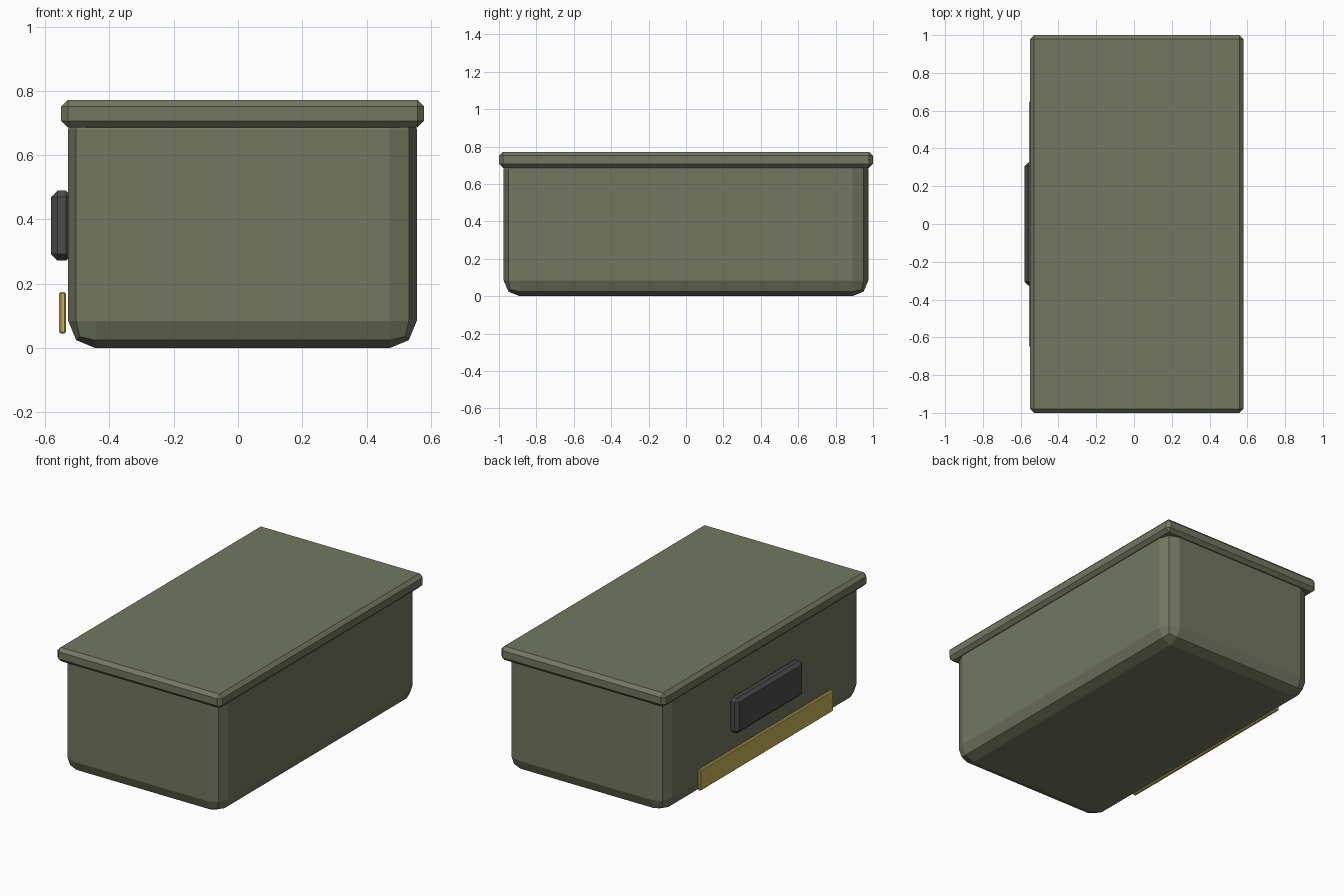
import bpy
import bmesh

if "Cube" in bpy.data.objects:
    bpy.data.objects.remove(bpy.data.objects["Cube"])


def material(name, rgb):
    m = bpy.data.materials.new(name)
    m.diffuse_color = (*rgb, 1)
    m.use_nodes = True
    m.node_tree.nodes["Principled BSDF"].inputs["Base Color"].default_value = m.diffuse_color
    return m


olive = material("olive", (0.17, 0.185, 0.118))
charcoal = material("charcoal", (0.07, 0.07, 0.072))
brass = material("brass yellow", (0.58, 0.45, 0.10))


def rounded_box(name, lo, hi, bevel, segments, mat):
    """Box between two corners with every edge bevelled, flat shaded."""
    bm = bmesh.new()
    bmesh.ops.create_cube(bm, size=1)
    for v in bm.verts:
        v.co = [(a + b) / 2 + c * (b - a) for a, b, c in zip(lo, hi, v.co)]
    bmesh.ops.bevel(bm, geom=bm.edges[:], offset=bevel, segments=segments,
                    profile=0.5, affect='EDGES')
    bmesh.ops.recalc_face_normals(bm, faces=bm.faces[:])
    mesh = bpy.data.meshes.new(name)
    bm.to_mesh(mesh)
    bm.free()
    mesh.materials.append(mat)
    obj = bpy.data.objects.new(name, mesh)
    bpy.context.collection.objects.link(obj)
    return obj


# Bin body, its rounded top hidden under the lid
rounded_box("body", (-0.528, -0.975, 0), (0.556, 0.975, 0.765), 0.085, 2, olive)
# Overhanging lid
rounded_box("lid", (-0.55, -1, 0.686), (0.579, 1, 0.772), 0.021, 1, olive)
# Dark grip on the left side
rounded_box("handle", (-0.581, -0.325, 0.272), (-0.515, 0.325, 0.49), 0.02, 1, charcoal)
# Yellow strip standing just clear of the left side
rounded_box("label_strip", (-0.556, -0.65, 0.045), (-0.535, 0.65, 0.175), 0.005, 1, brass)
